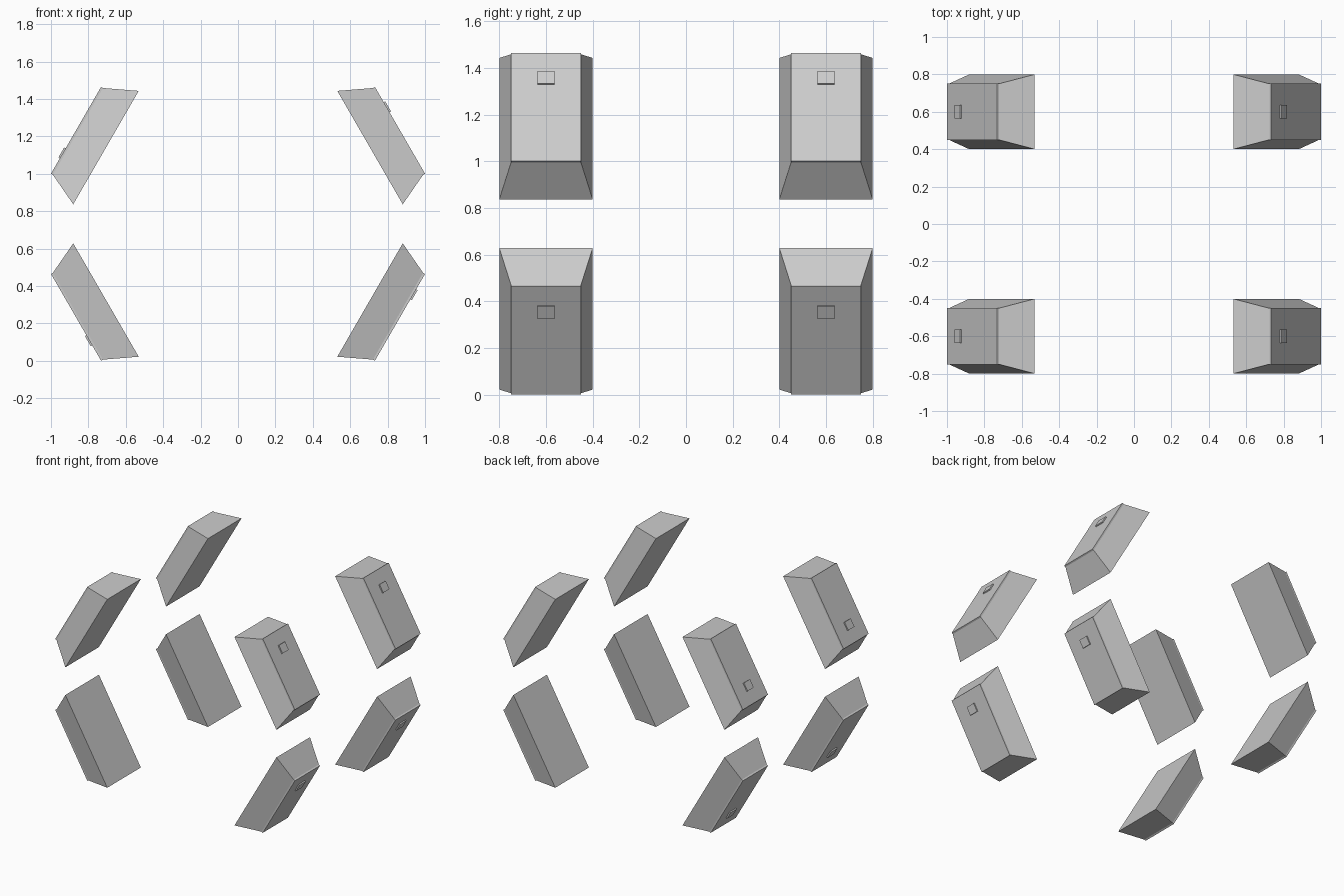
import bpy, bmesh, math
from mathutils import Matrix

if "Cube" in bpy.data.objects:
    bpy.data.objects.remove(bpy.data.objects["Cube"])

# One flat grey for everything
grey = bpy.data.materials.new("light_grey")
grey.diffuse_color = (0.6, 0.6, 0.6, 1)
grey.use_nodes = True
grey.node_tree.nodes["Principled BSDF"].inputs["Base Color"].default_value = grey.diffuse_color

CENTRE_Z = 0.7325


def loft(bm, sections):
    """Closed solid through rectangles given as (radius, half depth y, half length z, centre z)."""
    rings = []
    for r, hy, hz, cz in sections:
        rings.append([bm.verts.new((r, sy * hy, cz + sz * hz))
                      for sy, sz in ((-1, -1), (1, -1), (1, 1), (-1, 1))])
    for a, b in zip(rings, rings[1:]):
        for i in range(4):
            j = (i + 1) % 4
            bm.faces.new((a[i], a[j], b[j], b[i]))
    bm.faces.new(rings[0][::-1])
    bm.faces.new(rings[-1])


def add_part(name, sections, angle, y):
    bm = bmesh.new()
    loft(bm, sections)
    # swing the part around the y axis onto the ring
    bm.transform(Matrix.Translation((0, y, CENTRE_Z))
                 @ Matrix.Rotation(-math.radians(angle), 4, 'Y'))
    bmesh.ops.recalc_face_normals(bm, faces=bm.faces)
    mesh = bpy.data.meshes.new(name)
    bm.to_mesh(mesh)
    bm.free()
    mesh.materials.append(grey)
    bpy.context.collection.objects.link(bpy.data.objects.new(name, mesh))


# Tapered block with a thin straight rim on its outer end
block = [(0.815, 0.20, 0.35, 0), (0.988, 0.15, 0.268, 0), (1.0, 0.15, 0.268, 0)]
# Small raised plate on the outer face, off to one end
plate = [(0.995, 0.0365, 0.031, 0.142), (1.009, 0.0365, 0.031, 0.142)]

# Four blocks round the ring, in a front and a back row
for row, y in (("front", -0.6), ("back", 0.6)):
    for place, angle in (("upper_right", 30), ("upper_left", 150),
                         ("lower_left", 210), ("lower_right", 330)):
        add_part(f"{row}_{place}_block", block, angle, y)
        add_part(f"{row}_{place}_plate", plate, angle, y)
